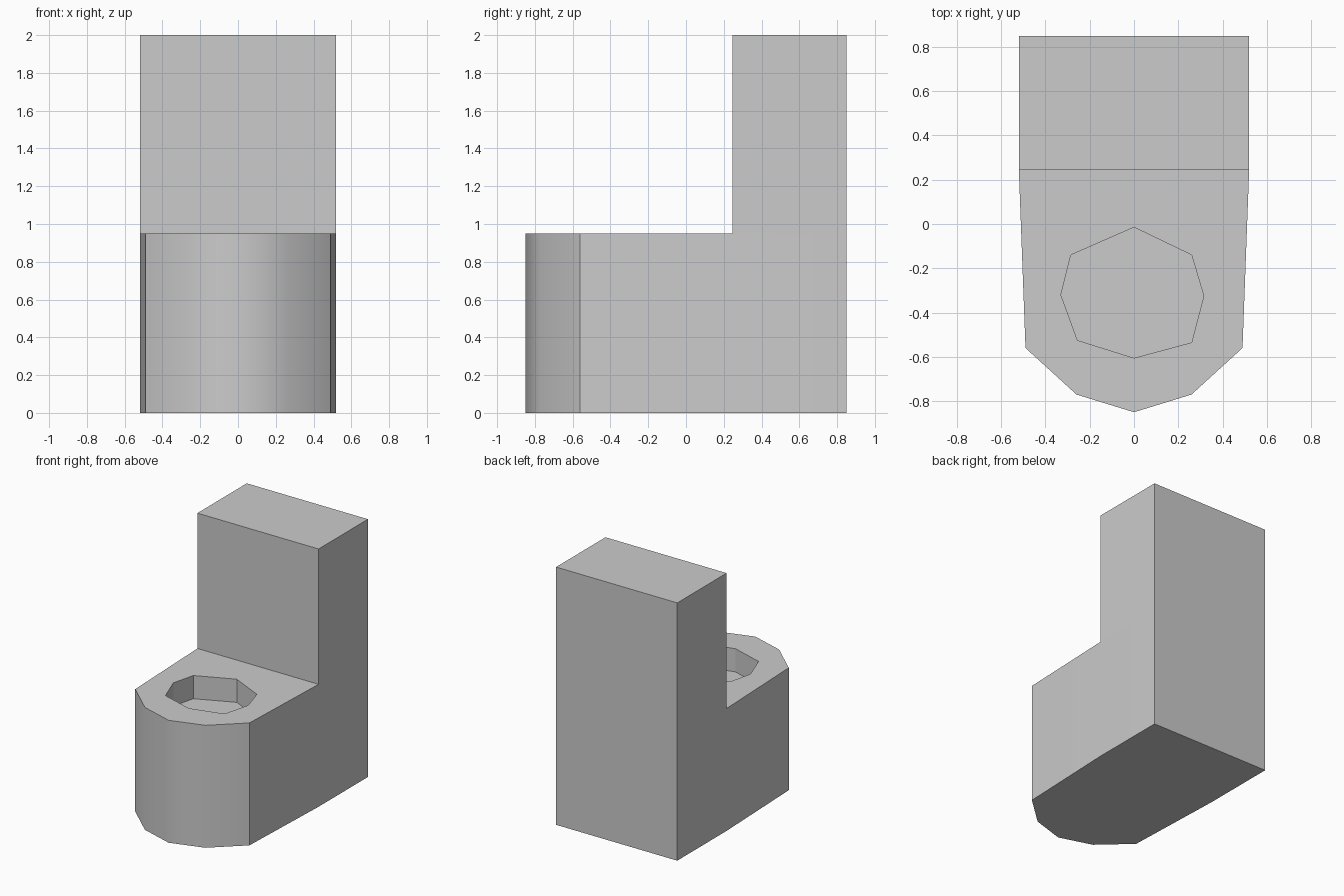
import bpy, bmesh, math

if "Cube" in bpy.data.objects:
    bpy.data.objects.remove(bpy.data.objects["Cube"])

SEAT_Z, TOP_Z, RECESS = 0.95, 2.0, 0.18


def prism(bm, outline, z0, z1):
    """Extrude a flat outline from z0 to z1 and return the top face."""
    base = bm.faces.new([bm.verts.new((x, y, z0)) for x, y in outline])
    top = bmesh.ops.extrude_face_region(bm, geom=[base], use_keep_orig=True)["geom"]
    for v in (g for g in top if isinstance(g, bmesh.types.BMVert)):
        v.co.z = z1
    return next(g for g in top if isinstance(g, bmesh.types.BMFace))


def make_object(name, bm):
    bmesh.ops.recalc_face_normals(bm, faces=bm.faces)
    mesh = bpy.data.meshes.new(name)
    bm.to_mesh(mesh)
    bm.free()
    obj = bpy.data.objects.new(name, mesh)
    bpy.context.collection.objects.link(obj)
    return obj


# Body outline: right half, mirrored to the left
half = [(0.26, -0.77), (0.49, -0.56), (0.52, 0.245), (0.52, 0.85)]
outline = [(0, -0.85)] + half + [(-x, y) for x, y in reversed(half)]

# Low base, with its back part raised into the tall block
bm = bmesh.new()
top = prism(bm, outline, 0, SEAT_Z)
split = [v for v in top.verts if abs(v.co.y - 0.245) < 1e-4]
bmesh.utils.face_split(top, split[0], split[1])
back = max((f for f in bm.faces if all(v.co.z > 0.9 for v in f.verts)),
           key=lambda f: f.calc_center_median().y)
raised = bmesh.ops.extrude_face_region(bm, geom=[back])["geom"]
for v in (g for g in raised if isinstance(g, bmesh.types.BMVert)):
    v.co.z = TOP_Z
bmesh.ops.dissolve_limit(bm, angle_limit=math.radians(0.2),
                         verts=bm.verts, edges=bm.edges)
body = make_object("body", bm)

# Rounded front shaded smooth, corners kept sharp
bpy.context.view_layer.objects.active = body
body.select_set(True)
bpy.ops.object.shade_smooth_by_angle(angle=math.radians(40))

# Eight-sided recess in the seat
bm = bmesh.new()
prism(bm, [(0, -0.015), (-0.285, -0.14), (-0.33, -0.32), (-0.255, -0.525),
           (0, -0.605), (0.26, -0.535), (0.315, -0.325), (0.26, -0.14)],
      SEAT_Z - RECESS, SEAT_Z + 0.3)
cutter = make_object("recess_cutter", bm)
cutter.hide_render = True
cutter.display_type = 'WIRE'

cut = body.modifiers.new("recess", 'BOOLEAN')
cut.operation = 'DIFFERENCE'
cut.solver = 'EXACT'
cut.object = cutter
